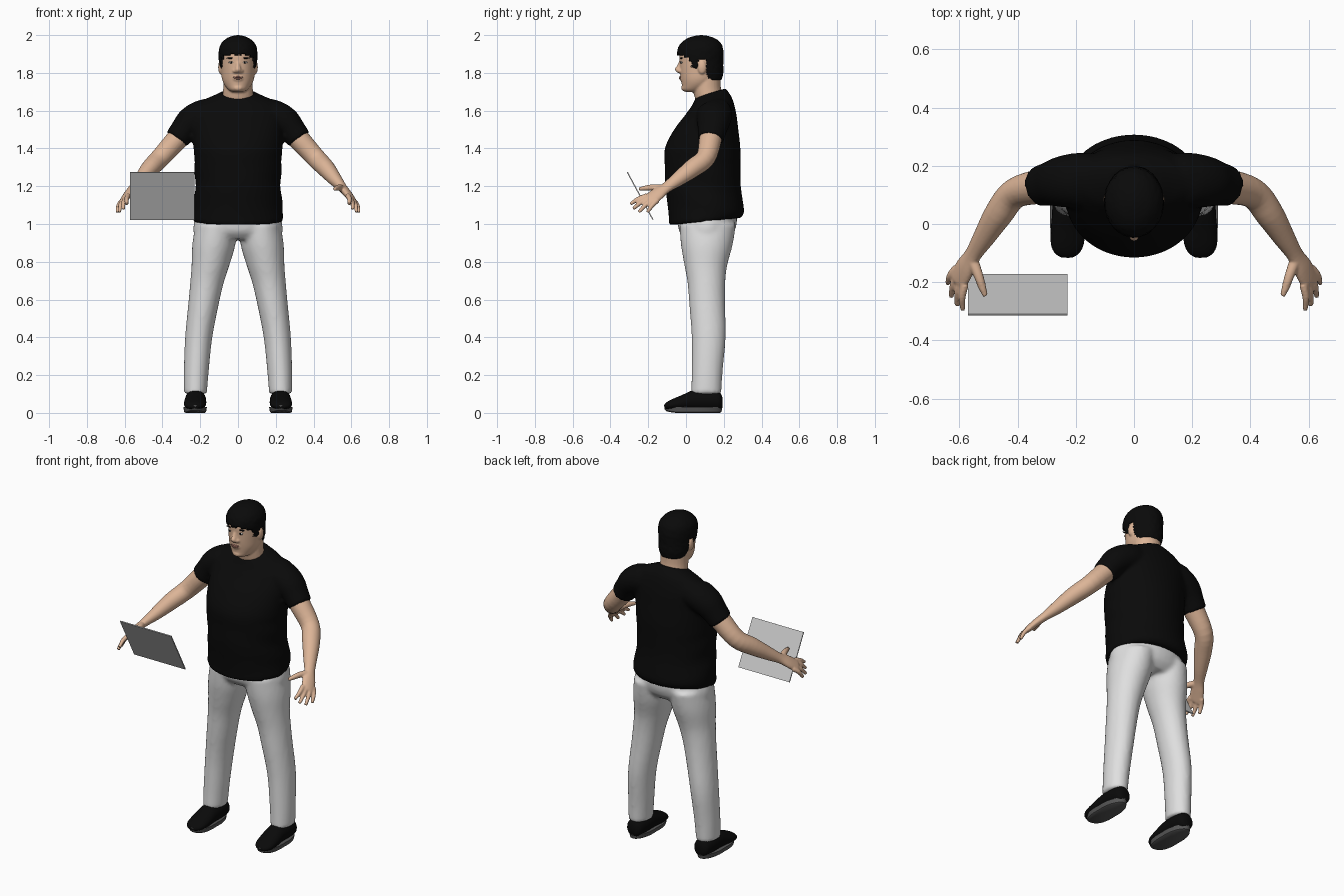
import bpy, bmesh, math, random
from mathutils import Vector, Matrix

if "Cube" in bpy.data.objects:
    bpy.data.objects.remove(bpy.data.objects["Cube"])
random.seed(4)


def material(name, rgb):
    m = bpy.data.materials.new(name)
    m.use_nodes = True
    m.diffuse_color = (*rgb, 1)
    node = m.node_tree.nodes["Principled BSDF"]
    node.inputs["Base Color"].default_value = (*rgb, 1)
    node.inputs["Roughness"].default_value = 0.8
    return m


SKIN = material("skin", (0.72, 0.46, 0.31))
BLACK = material("black cloth", (0.003, 0.003, 0.003))
HAIR = material("black hair", (0.003, 0.003, 0.003))
WHITE = material("pale trousers", (0.74, 0.74, 0.74))
BOARD = material("grey board", (0.58, 0.58, 0.58))
SOLE = material("sole grey", (0.09, 0.09, 0.09))
LIP = material("lip", (0.48, 0.22, 0.17))
EYE = material("eye white", (0.7, 0.66, 0.62))


def catmull(rows, steps):
    """Smoothly resample a list of number tuples."""
    rows = [Vector(r) for r in rows]
    pts = [rows[0] * 2 - rows[1]] + rows + [rows[-1] * 2 - rows[-2]]
    out = []
    for p0, p1, p2, p3 in zip(pts, pts[1:], pts[2:], pts[3:]):
        for i in range(steps):
            t = i / steps
            out.append(0.5 * (2 * p1 + (p2 - p0) * t + (2 * p0 - 5 * p1 + 4 * p2 - p3) * t * t
                              + (3 * p1 - p0 - 3 * p2 + p3) * t ** 3))
    return out + [rows[-1]]


def tube(bm, rows, ref=(1, 0, 0), axis=None, steps=4, segs=24, side=1):
    """Loft ellipses (x, y, z, radius along ref, other radius) with end caps."""
    rows = catmull(rows, steps)
    rings = []
    for i, r in enumerate(rows):
        c = Vector(r[:3])
        nxt, prv = rows[min(i + 1, len(rows) - 1)], rows[max(i - 1, 0)]
        t = Vector(axis) if axis else (Vector(nxt[:3]) - Vector(prv[:3])).normalized()
        u = Vector(ref)
        u = (u - t * u.dot(t)).normalized()
        v = t.cross(u)
        ring = []
        for k in range(segs):
            a = math.tau * k / segs
            p = c + u * math.cos(a) * max(r[3], 0.002) + v * math.sin(a) * max(r[4], 0.002)
            ring.append(bm.verts.new((p.x * side, p.y, p.z)))
        rings.append(ring)
    for a, b in zip(rings, rings[1:]):
        for k in range(segs):
            bm.faces.new((a[k], a[k - 1], b[k - 1], b[k]))
    bm.faces.new(rings[0])
    bm.faces.new(rings[-1])


def column(bm, rows, **kw):
    """Upright loft on the centre line from (z, y centre, x radius, y radius)."""
    tube(bm, [(0, y, z, a, b) for z, y, a, b in rows], axis=(0, 0, 1), **kw)


def ball(bm, centre, size):
    bmesh.ops.create_uvsphere(bm, u_segments=20, v_segments=12, radius=1,
                              matrix=Matrix.Translation(centre) @ Matrix.Diagonal((*size, 1)))


def finish(name, bm, mat, voxel=0, smooth=4, angle=60):
    """Make the object; optionally fuse its overlapping volumes into one skin."""
    bmesh.ops.recalc_face_normals(bm, faces=bm.faces)
    me = bpy.data.meshes.new(name)
    bm.to_mesh(me)
    bm.free()
    me.materials.append(mat)
    ob = bpy.data.objects.new(name, me)
    bpy.context.collection.objects.link(ob)
    bpy.ops.object.select_all(action="DESELECT")
    ob.select_set(True)
    bpy.context.view_layer.objects.active = ob
    if voxel:
        rm = ob.modifiers.new("fuse", "REMESH")
        rm.mode, rm.voxel_size = "VOXEL", voxel
        sm = ob.modifiers.new("soften", "SMOOTH")
        sm.factor, sm.iterations = 0.5, smooth
        bpy.ops.object.convert(target="MESH")
    bpy.ops.object.shade_smooth_by_angle(angle=math.radians(angle))
    return ob


# T-shirt: torso and sleeves, with sloping hem and collar
bm = bmesh.new()
column(bm, [(1.015, .10, .238, .19), (1.06, .108, .24, .2), (1.2, .09, .226, .2),
            (1.3, .088, .23, .2), (1.4, .088, .235, .2), (1.5, .107, .238, .17),
            (1.59, .135, .235, .13), (1.65, .14, .19, .105), (1.68, .135, .13, .09),
            (1.70, .13, .088, .08)], segs=48)
for s in (1, -1):
    tube(bm, [(.12, .15, 1.59, .09, .075), (.19, .15, 1.575, .095, .082),
              (.25, .145, 1.54, .088, .08), (.29, .138, 1.495, .076, .07),
              (.325, .13, 1.448, .07, .066)], ref=(0, 1, 0), side=s)
for v in bm.verts:
    if v.co.z > 1.6 and abs(v.co.x) < .2:
        v.co.z += (v.co.y - .15) * .3 * (v.co.z - 1.6) / .1
    elif v.co.z < 1.1:
        v.co.z += (v.co.y - .12) * .1 * (1.1 - v.co.z) / .085
    # soft cloth folds around the waist
    if v.co.z < 1.35:
        v.co.x *= 1 + .012 * math.sin(v.co.z * 45 + v.co.y * 12)
finish("t_shirt", bm, BLACK, .011)

# Trousers: hips and legs fused
bm = bmesh.new()
column(bm, [(1.1, .1, .2, .16), (1.02, .112, .23, .158), (.96, .11, .236, .145),
            (.92, .11, .21, .11)], segs=40)
for s in (1, -1):
    tube(bm, [(.115, .115, 1.0, .11, .15), (.128, .11, .89, .114, .137),
              (.146, .105, .78, .1, .113), (.164, .108, .69, .089, .1),
              (.182, .112, .58, .081, .095), (.208, .12, .4, .072, .09),
              (.221, .112, .22, .066, .082), (.226, .107, .1, .061, .08)],
         axis=(0, 0, 1), side=s, segs=32)
finish("trousers", bm, WHITE, .012)

# Shoes and soles
for s, label in ((1, "left"), (-1, "right")):
    bm = bmesh.new()
    tube(bm, [(.225, .192, .055, .025, .03), (.225, .175, .062, .046, .05),
              (.225, .12, .066, .055, .056), (.225, .04, .066, .056, .054),
              (.227, -.02, .053, .059, .042), (.229, -.07, .044, .056, .03),
              (.23, -.1, .038, .042, .02), (.23, -.115, .034, .02, .01)],
         axis=(0, -1, 0), side=s)
    finish(label + "_shoe", bm, BLACK)
    bm = bmesh.new()
    tube(bm, [(.227, .038, .0, .05, .14), (.227, .038, .005, .057, .15),
              (.227, .038, .03, .061, .155)], axis=(0, 0, 1), side=s, steps=1, segs=40)
    for v in bm.verts:
        v.co.x += s * .004 * math.copysign(abs(math.sin((v.co.y - .038) * 20)), v.co.x * s - .227)
        v.co.z += .012 * max(0, (-.04 - v.co.y) / .075) ** 2
    finish(label + "_sole", bm, SOLE, angle=40)

# Arms with spread fingers
SPREAD = Vector((.05, .095, -.04)).normalized()
TIPS = [(.588, -.295, 1.105), (.607, -.28, 1.08), (.628, -.25, 1.063), (.64, -.205, 1.062)]
for s, label in ((1, "left"), (-1, "right")):
    bm = bmesh.new()
    tube(bm, [(.25, .145, 1.53, .06, .06), (.32, .13, 1.452, .06, .058),
              (.41, .105, 1.352, .052, .052), (.465, .035, 1.295, .05, .048),
              (.515, -.045, 1.235, .039, .036), (.553, -.105, 1.192, .031, .024),
              (.58, -.15, 1.16, .04, .021), (.602, -.19, 1.13, .041, .017),
              (.606, -.2, 1.123, .034, .013)], ref=SPREAD, side=s)
    for i, tip in enumerate(TIPS):
        tip = Vector(tip)
        base = Vector((.596, -.18, 1.137)) + SPREAD * (i - 1.5) * .023
        mid = base.lerp(tip, .5) + Vector((.006, 0, .006))
        tube(bm, [(*base, .014, .014), (*mid, .0125, .0125), (*tip, .009, .009)],
             ref=SPREAD, side=s, segs=12)
    tube(bm, [(.556, -.12, 1.188, .02, .02), (.535, -.175, 1.193, .017, .017),
              (.522, -.215, 1.19, .014, .014), (.51, -.248, 1.185, .009, .009)],
         ref=SPREAD, side=s, segs=12)
    finish(label + "_arm", bm, SKIN, .0055, 2)

# Head, neck, nose, ears and chin fused
bm = bmesh.new()
column(bm, [(1.64, .125, .085, .07), (1.69, .115, .08, .074), (1.73, .11, .078, .074),
            (1.8, .11, .078, .074)])
column(bm, [(1.698, .04, .03, .04), (1.71, .045, .05, .065), (1.735, .062, .071, .084),
            (1.765, .072, .084, .098), (1.8, .08, .089, .111), (1.85, .08, .091, .114),
            (1.9, .08, .09, .115), (1.95, .08, .075, .095), (1.98, .08, .04, .05)], segs=40)
tube(bm, [(0, -.022, 1.868, .009, .012), (0, -.033, 1.84, .011, .014),
          (0, -.042, 1.818, .017, .018), (0, -.034, 1.8, .018, .012)], axis=(0, 0, 1))
for s in (1, -1):
    ball(bm, (s * .093, .085, 1.83), (.012, .023, .036))
    ball(bm, (s * .017, -.03, 1.81), (.011, .014, .01))
ball(bm, (0, -.018, 1.773), (.03, .016, .02))
ball(bm, (0, -.008, 1.72), (.028, .018, .017))
finish("head", bm, SKIN, .0055, 3)

# Facial details
for s, label in ((1, "left"), (-1, "right")):
    for name, mat, centre, size in (
            ("eye", EYE, (s * .036, -.024, 1.856), (.015, .006, .0055)),
            ("iris", HAIR, (s * .036, -.028, 1.856), (.0055, .004, .0055)),
            ("eyebrow", HAIR, (s * .038, -.024, 1.878), (.022, .007, .004))):
        bm = bmesh.new()
        ball(bm, centre, size)
        finish(label + "_" + name, bm, mat)
for name, z, w in (("upper_lip", 1.778, .026), ("lower_lip", 1.77, .021)):
    bm = bmesh.new()
    ball(bm, (0, -.03, z), (w, .008, .0045))
    finish(name, bm, LIP)

# Hair: a cap trimmed along a ragged hairline
bm = bmesh.new()
column(bm, [(1.755, .125, .07, .062), (1.8, .108, .088, .088), (1.85, .08, .099, .117),
            (1.91, .076, .102, .122), (1.95, .078, .092, .11), (1.98, .08, .064, .078),
            (1.995, .08, .03, .037), (2.0, .08, .003, .004)], segs=72, steps=6)
fringe = [random.uniform(-.007, .007) for _ in range(72)]


def hairline(p):
    a = math.atan2(p.x, .08 - p.y)
    ragged = fringe[int((a / math.tau + .5) * 72) % 72]
    if p.y < .03:
        return 1.893 + ragged - max(0, p.y + .01) * .7
    if p.y < .062:
        return 1.825 + ragged
    return 1.868 if p.y < .108 else 1.762 + ragged * .5


doomed = [f for f in bm.faces if f.calc_center_median().z < hairline(f.calc_center_median())]
bmesh.ops.delete(bm, geom=doomed, context="FACES")
for v in bm.verts:
    v.co += Vector((v.co.x, v.co.y - .08, 0)) * random.uniform(-.015, .015)
hair = finish("hair", bm, HAIR)
sol = hair.modifiers.new("thickness", "SOLIDIFY")
sol.thickness, sol.offset = .014, -1
bpy.ops.object.convert(target="MESH")

# Tilted board beside the right hand
bm = bmesh.new()
tilt = math.atan2(.135, .25)
bmesh.ops.create_cube(bm, size=1, matrix=Matrix.Translation((-.4, -.243, 1.149))
                      @ Matrix.Rotation(tilt, 4, "X") @ Matrix.Diagonal((.342, .006, .286, 1)))
finish("board", bm, BOARD, angle=30)
